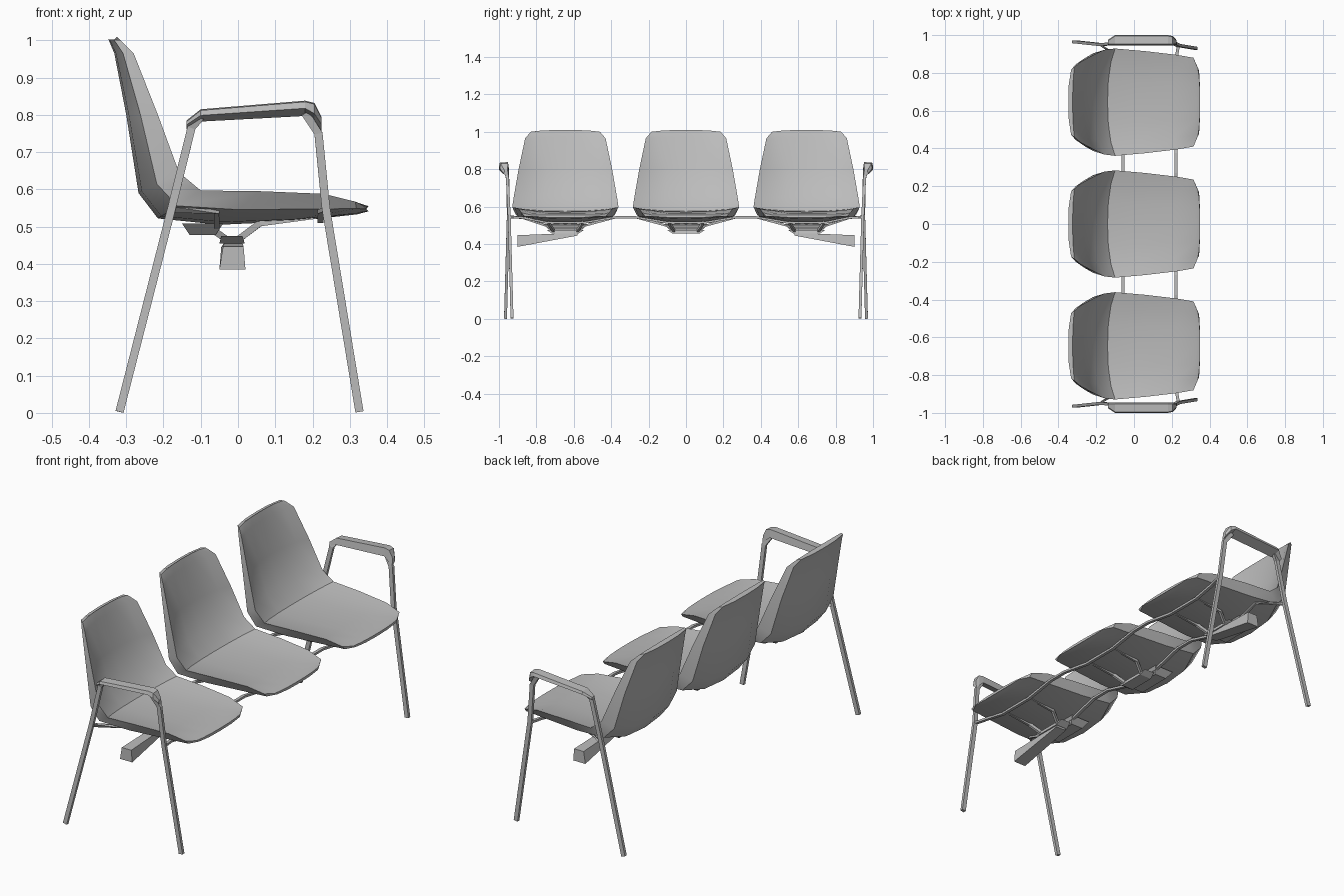
import bpy, bmesh, math
from mathutils import Vector

if "Cube" in bpy.data.objects:
    bpy.data.objects.remove(bpy.data.objects["Cube"])

grey = bpy.data.materials.new("grey")
grey.diffuse_color = (0.5, 0.5, 0.5, 1)
grey.use_nodes = True
grey.node_tree.nodes["Principled BSDF"].inputs["Base Color"].default_value = grey.diffuse_color


def finish(name, bm, smooth=None):
    bmesh.ops.recalc_face_normals(bm, faces=bm.faces)
    me = bpy.data.meshes.new(name)
    bm.to_mesh(me)
    bm.free()
    me.materials.append(grey)
    ob = bpy.data.objects.new(name, me)
    bpy.context.collection.objects.link(ob)
    if smooth:
        bpy.ops.object.select_all(action='DESELECT')
        ob.select_set(True)
        bpy.context.view_layer.objects.active = ob
        bpy.ops.object.shade_smooth_by_angle(angle=math.radians(smooth))
    return ob


def loft(name, rings, smooth=None):
    """Skin a list of equal-sized point rings and cap both ends."""
    bm = bmesh.new()
    vs = [[bm.verts.new(p) for p in r] for r in rings]
    n = len(vs[0])
    for a, b in zip(vs, vs[1:]):
        for i in range(n):
            j = (i + 1) % n
            bm.faces.new((a[i], a[j], b[j], b[i]))
    bm.faces.new(vs[0])
    bm.faces.new(vs[-1])
    return finish(name, bm, smooth)


def rod(name, pts, r):
    """Thin four-sided bar along a path."""
    pts = [Vector(p) for p in pts]
    rings = []
    for i, p in enumerate(pts):
        t = (pts[min(i + 1, len(pts) - 1)] - pts[max(i - 1, 0)]).normalized()
        ref = Vector((0, 1, 0)) if abs(t.y) < 0.7 else Vector((0, 0, 1))
        u = t.cross(ref).normalized()
        v = t.cross(u)
        rings.append([p + u * r * a + v * r * 0.7 * b
                      for a, b in ((1, 1), (1, -1), (-1, -1), (-1, 1))])
    return loft(name, rings)


# Shell stations from head to knee: half width, side rim, inner centre, outer centre (x, z)
STATIONS = [
    (.185, (-.315, 1.0), (-.325, 1.01), (-.348, 1.003)),
    (.215, (-.28, .965), (-.312, .97), (-.332, .965)),
    (.25, (-.215, .80), (-.268, .80), (-.30, .80)),
    (.277, (-.158, .645), (-.215, .655), (-.267, .59)),
    (.284, (-.10, .597), (-.14, .575), (-.215, .522)),
    (.27, (.06, .595), (.0, .565), (-.05, .505)),
    (.25, (.23, .588), (.20, .572), (.15, .514)),
    (.235, (.315, .567), (.325, .563), (.32, .533)),
    (.18, (.338, .555), (.35, .555), (.35, .541)),
]


def shell(name, cy):
    rings = []
    for w, rim, inn, out in STATIONS:
        def at(y, a, b, t):
            return (a[0] + (b[0] - a[0]) * t, cy + y * w, a[1] + (b[1] - a[1]) * t)
        top = [at(-1, rim, inn, 0), at(-.75, rim, inn, .55), at(-.4, rim, inn, .9),
               at(0, rim, inn, 1), at(.4, rim, inn, .9), at(.75, rim, inn, .55),
               at(1, rim, inn, 0)]
        under = [at(.93, rim, out, .55), at(.5, rim, out, .92), at(0, rim, out, 1),
                 at(-.5, rim, out, .92), at(-.93, rim, out, .55)]
        rings.append(top + under)
    return loft(name, rings, 38)


def slab(x0, x1, y0, y1, z):
    return [(x0, y0, z), (x1, y0, z), (x1, y1, z), (x0, y1, z)]


# Three seats, each with a bracket and struts underneath
for label, cy in (("left", -.645), ("middle", 0), ("right", .645)):
    shell(label + "_seat", cy)
    loft(label + "_bracket", [slab(-.05, .018, cy - .07, cy + .07, .455),
                              slab(-.045, .012, cy - .10, cy + .10, .475)])
    loft(label + "_rear_plate", [slab(-.13, -.06, cy - .09, cy + .09, .478),
                                 slab(-.15, -.04, cy - .12, cy + .12, .508)])
    for s in (-1, 1):
        y = cy + s * .09
        rod(label + "_front_strut", [(0, cy + s * .06, .465), (.06, y, .51), (.21, y, .53)], .009)
        rod(label + "_rear_strut", [(-.03, cy + s * .06, .465), (-.08, y, .50)], .009)

# Long rails dipping beneath each seat
for name, x, dip, end in (("front_rail", .222, .515, .235), ("rear_rail", -.057, .497, -.175)):
    pts = [(end, -.945, .545), (x, -.87, .54)]
    for cy in (-.645, 0, .645):
        pts += [(x, cy - .27, .543), (x, cy - .1, dip), (x, cy + .1, dip), (x, cy + .27, .543)]
    pts += [(x, .87, .54), (end, .945, .545)]
    pts = [p for p in pts if abs(p[1]) != .915]
    rod(name, pts, .008)

# End frames: tapered beam stub, bent legs and padded arm, mirrored
for label, s in (("left", -1), ("right", 1)):
    def ring(y, x0, x1, z0, z1):
        return [(x0, s * y, z0), (x1, s * y, z0), (x1 - .005, s * y, z1), (x0 + .01, s * y, z1)]
    loft(label + "_beam", [ring(.90, -.05, .02, .385, .447), ring(.58, -.045, .015, .445, .46)])
    rod(label + "_rear_leg", [(-.318, s * .965, .003), (-.178, s * .95, .55),
                              (-.125, s * .953, .765), (-.10, s * .965, .795)], .011)
    rod(label + "_front_leg", [(.326, s * .93, .003), (.236, s * .945, .55),
                               (.216, s * .955, .75), (.18, s * .965, .805)], .011)

    def arm(x, z0, z1, y0, y1):
        m = (z0 + z1) / 2
        return [(x, s * y0, z0), (x, s * y1, m), (x, s * (y1 - .005), z1 - .003),
                (x, s * (y0 + .006), z1)]
    loft(label + "_armrest", [arm(-.138, .762, .785, .946, .975), arm(-.10, .782, .815, .946, 1),
                              arm(.18, .797, .838, .946, 1), arm(.205, .775, .832, .946, .995),
                              arm(.224, .755, .795, .948, .975)])
